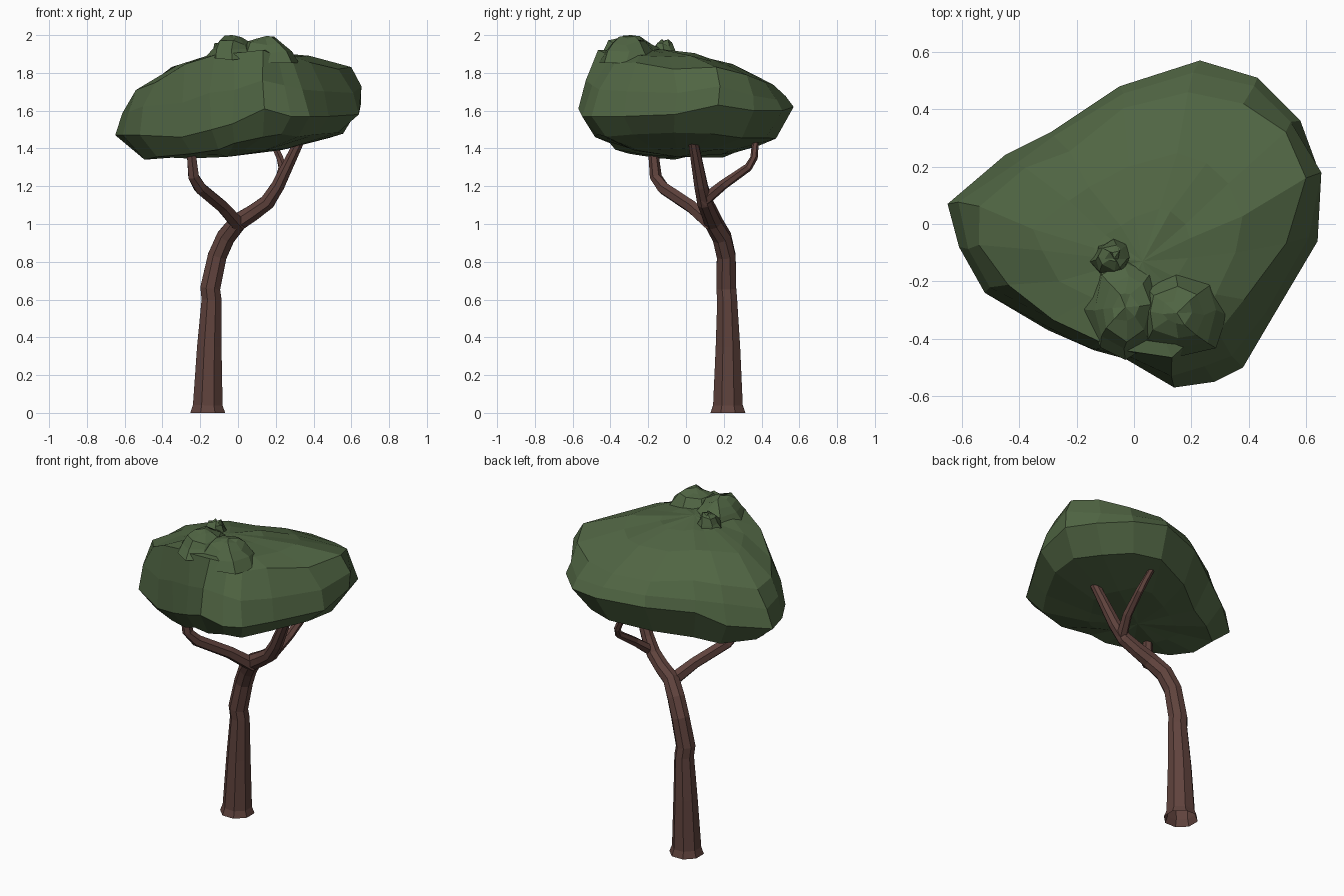
import bpy, bmesh, random
from math import cos, sin, pi
from mathutils import Vector

if "Cube" in bpy.data.objects:
    bpy.data.objects.remove(bpy.data.objects["Cube"])

random.seed(4)


def material(name, color):
    m = bpy.data.materials.new(name)
    m.diffuse_color = (*color, 1)
    m.use_nodes = True
    m.node_tree.nodes["Principled BSDF"].inputs["Base Color"].default_value = m.diffuse_color
    return m


BARK = material("bark", (0.115, 0.055, 0.046))
LEAF = material("foliage", (0.08, 0.13, 0.056))


def skin(name, rings, mat, start=None, end=None):
    """Bridge equal rings of points; ends close on a pole or stay open."""
    bm = bmesh.new()
    loops = [[bm.verts.new(p) for p in ring] for ring in rings]
    n = len(loops[0])
    for a, b in zip(loops, loops[1:]):
        for i in range(n):
            j = (i + 1) % n
            bm.faces.new((a[i], a[j], b[j], b[i]))
    for loop, pole in ((loops[0], start), (loops[-1], end)):
        if pole is not None:
            v = bm.verts.new(pole)
            for i in range(n):
                bm.faces.new((loop[i], loop[(i + 1) % n], v))
    bmesh.ops.recalc_face_normals(bm, faces=bm.faces)
    me = bpy.data.meshes.new(name)
    bm.to_mesh(me)
    bm.free()
    me.materials.append(mat)
    ob = bpy.data.objects.new(name, me)
    bpy.context.collection.objects.link(ob)
    return ob


def tube(name, path, sides):
    """Tapered limb along (x, y, z, radius) points."""
    pts = [Vector(p[:3]) for p in path]
    rings = []
    for i, p in enumerate(pts):
        d = (pts[min(i + 1, len(pts) - 1)] - pts[max(i - 1, 0)]).normalized()
        if p.z == 0:
            d = Vector((0, 0, 1))
        u = Vector((0, 1, 0)).cross(d).normalized()
        v = d.cross(u)
        r = path[i][3]
        rings.append([p + r * (cos(2 * pi * (k + .5) / sides) * u
                               + sin(2 * pi * (k + .5) / sides) * v)
                      for k in range(sides)])
    return skin(name, rings, BARK, end=pts[-1])


# Trunk, running on into the thick right-hand branch
tube("trunk", [(-.16, .222, 0, .1), (-.16, .222, .04, .085), (-.152, .222, .35, .07),
               (-.14, .218, .6, .057), (-.147, .213, .66, .057),
               (-.11, .213, .83, .054), (-.065, .19, .93, .053),
               (0, .145, 1.01, .05), (.08, .125, 1.06, .046), (.155, .1, 1.115, .043),
               (.21, .08, 1.2, .038), (.345, .03, 1.48, .026)], 8)

# Side branches
tube("left_branch", [(.01, .145, .99, .042), (-.08, .03, 1.09, .036),
                     (-.2, -.12, 1.19, .035), (-.235, -.16, 1.25, .032),
                     (-.25, -.175, 1.4, .026)], 6)
tube("back_branch", [(.17, .09, 1.12, .034), (.215, .2, 1.21, .027),
                     (.235, .33, 1.30, .022), (.222, .36, 1.35, .02),
                     (.17, .37, 1.46, .017)], 6)

# Canopy columns: rim x, y, underside z, rim z, shoulder z, shoulder inset
COLUMNS = [
    (.65, .17, 1.48, 1.63, 1.82, .95), (.58, .36, 1.46, 1.60, 1.78, .92),
    (.43, .51, 1.46, 1.60, 1.74, .87), (.23, .57, 1.46, 1.62, 1.73, .84),
    (-.05, .48, 1.41, 1.60, 1.74, .85), (-.29, .32, 1.38, 1.57, 1.74, .85),
    (-.45, .24, 1.36, 1.50, 1.72, .87), (-.65, .07, 1.36, 1.47, 1.70, .87),
    (-.61, -.08, 1.35, 1.47, 1.71, .90), (-.52, -.24, 1.35, 1.47, 1.76, .88),
    (-.30, -.37, 1.37, 1.46, 1.85, .94), (-.14, -.44, 1.40, 1.50, 1.89, .97),
    (-.03, -.47, 1.43, 1.53, 1.91, .96), (.14, -.57, 1.47, 1.61, 1.91, .82),
    (.28, -.55, 1.47, 1.57, 1.88, .74), (.38, -.50, 1.47, 1.57, 1.86, .75),
    (.48, -.33, 1.48, 1.57, 1.85, .78), (.64, -.06, 1.49, 1.58, 1.83, .85)]
BOTTOM, TOP = Vector((-.06, -.04, 1.355)), Vector((.03, -.13, 1.925))


def canopy_ring(center, scale, height, jitter):
    ring = []
    for c in COLUMNS:
        s = scale(c)
        x = center.x + s * (c[0] - center.x)
        y = center.y + s * (c[1] - center.y)
        ring.append(Vector((x, y, height(c)))
                    + Vector([random.uniform(-jitter, jitter) for _ in range(3)]))
    return ring


def bulge(c):
    """Side fullness: rounder at the front and left than at the back."""
    k = .33 if c[1] < .2 else .48
    return 1 - k * (1 - c[5])


low, high = BOTTOM.z, TOP.z
mid = Vector((.04, -.03, 0))
skin("canopy", [
    canopy_ring(BOTTOM, lambda c: .45, lambda c: low + .35 * (c[2] - low), .01),
    canopy_ring(mid, lambda c: .83, lambda c: c[2], .01),
    canopy_ring(mid, lambda c: 1, lambda c: c[3], 0),
    canopy_ring(mid, bulge, lambda c: (c[3] + c[4]) / 2, .014),
    canopy_ring(mid, lambda c: c[5] - .015, lambda c: c[4], .014),
    canopy_ring(TOP, lambda c: .55, lambda c: c[4] + .58 * (high - c[4]), .012),
    canopy_ring(TOP, lambda c: .26, lambda c: c[4] + .85 * (high - c[4]), .008),
], LEAF, BOTTOM, TOP)


# Lumpy tufts sunk into the crown near the front
def tuft(name, center, size, top):
    rings = []
    for spread, rise in ((1.35, -.4), (1.1, .1), (.8, .6), (.4, .9)):
        rings.append([Vector((center[0] + size[0] * spread * cos(k * pi / 4),
                              center[1] + size[1] * spread * sin(k * pi / 4),
                              center[2] + size[2] * rise))
                      + Vector([random.uniform(-.012, .012) for _ in range(3)])
                      for k in range(8)])
    return skin(name, rings, LEAF, end=Vector((center[0], center[1], top)))


tuft("crown_tuft_left", (-.03, -.29, 1.91), (.10, .14, .085), 2.0)
tuft("crown_tuft_right", (.15, -.31, 1.90), (.13, .12, .095), 1.995)
tuft("crown_tuft_back", (-.07, -.12, 1.91), (.055, .055, .065), 1.97)
